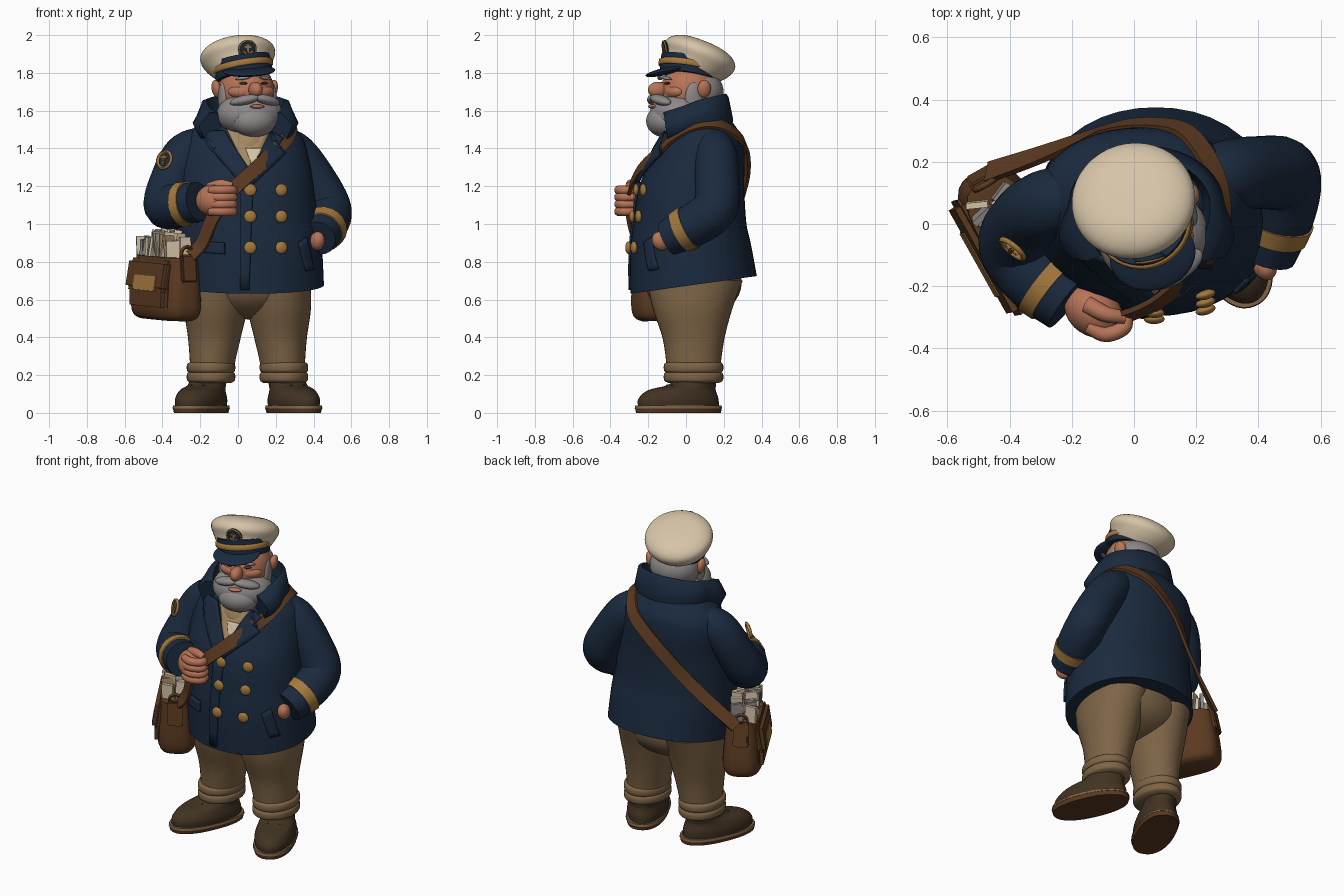
import bpy, bmesh, math, random
from mathutils import Vector, Matrix, Euler

random.seed(4)
if "Cube" in bpy.data.objects:
    bpy.data.objects.remove(bpy.data.objects["Cube"])


def material(name, *rgb):
    m = bpy.data.materials.new(name)
    m.use_nodes = True
    m.diffuse_color = (*rgb, 1)
    m.node_tree.nodes["Principled BSDF"].inputs["Base Color"].default_value = (*rgb, 1)
    return m


NAVY = material("navy wool", .0105, .023, .048)
CREAM = material("cream cloth", .67, .55, .39)
TAN = material("tan trousers", .21, .13, .062)
KNIT = material("sand knit", .38, .25, .12)
LEATHER = material("brown leather", .105, .042, .015)
BOOT = material("dark boot leather", .053, .033, .016)
SKIN = material("ruddy skin", .47, .175, .095)
GREY = material("grey hair", .27, .25, .25)
GOLD = material("old gold", .37, .19, .048)
I = Matrix.Identity(4)


def finish(name, bm, mat, base=I, angle=45):
    bmesh.ops.recalc_face_normals(bm, faces=bm.faces)
    bm.transform(base)
    me = bpy.data.meshes.new(name)
    bm.to_mesh(me)
    bm.free()
    me.materials.append(mat)
    me.shade_smooth()
    me.set_sharp_from_angle(angle=math.radians(angle))
    ob = bpy.data.objects.new(name, me)
    bpy.context.collection.objects.link(ob)
    return ob


def place(pos, scale=(1, 1, 1), rot=(0, 0, 0)):
    return Matrix.LocRotScale(Vector(pos), Euler(rot), Vector(scale))


def ball(name, pos, size, mat, rot=(0, 0, 0), base=I):
    bm = bmesh.new()
    bmesh.ops.create_uvsphere(bm, u_segments=28, v_segments=18, radius=1)
    return finish(name, bm, mat, base @ place(pos, size, rot))


def box(name, pos, size, mat, rot=(0, 0, 0), base=I, bevel=.008):
    bm = bmesh.new()
    bmesh.ops.create_cube(bm, size=1)
    bm.transform(Matrix.Diagonal((*size, 1)))
    if bevel:
        bmesh.ops.bevel(bm, geom=bm.edges[:], offset=bevel, segments=2, affect='EDGES')
    return finish(name, bm, mat, base @ place(pos, rot=rot))


def skin(name, rings, mat, base=I, caps=True, angle=45):
    bm = bmesh.new()
    rows = [[bm.verts.new(p) for p in r] for r in rings]
    n = len(rows[0])
    for a, b in zip(rows, rows[1:]):
        for i in range(n):
            j = (i + 1) % n
            bm.faces.new((a[i], a[j], b[j], b[i]))
    if caps:
        bm.faces.new(rows[0])
        bm.faces.new(rows[-1])
    return finish(name, bm, mat, base, angle)


def spline(pts, steps=6):
    # smooth path through tuples of any length
    v = [Vector(p) for p in pts]
    v = [v[0] * 2 - v[1]] + v + [v[-1] * 2 - v[-2]]
    out = []
    for a, b, c, d in zip(v, v[1:], v[2:], v[3:]):
        for k in range(steps):
            t = k / steps
            out.append(b + (c - a) * (t / 2) + (a * 2 - b * 5 + c * 4 - d) * (t * t / 2)
                       + (b * 3 - a - c * 3 + d) * (t ** 3 / 2))
    return out + [v[-2]]


def loft(name, sections, mat, base=I, power=2, warp=None, n=40, steps=5):
    # sections: height, centre x, centre y, radius x, radius y
    rings = []
    for z, cx, cy, rx, ry in spline(sections, steps):
        ring = []
        for i in range(n):
            c, s = math.cos(math.tau * i / n), math.sin(math.tau * i / n)
            f = (abs(c) ** power + abs(s) ** power) ** (-1 / power)
            p = Vector((cx + rx * c * f, cy + ry * s * f, z))
            ring.append(warp(p) if warp else p)
        rings.append(ring)
    return skin(name, rings, mat, base)


def tube(name, pts, mat, base=I, n=20, grow=0):
    # pts: x, y, z, radius
    path = spline(pts)
    u, rings = Vector((.2, .3, 1)), []
    for i, p in enumerate(path):
        d = (path[min(i + 1, len(path) - 1)] - path[max(i - 1, 0)]).xyz.normalized()
        u = (u - d * u.dot(d)).normalized()
        w, r = d.cross(u), p[3] + grow
        rings.append([p.xyz + (u * math.cos(math.tau * k / n) + w * math.sin(math.tau * k / n)) * r
                      for k in range(n)])
    return skin(name, rings, mat, base)


def ring(name, pos, radius, thick, mat, rot=(0, 0, 0), base=I):
    c = [Vector((math.cos(math.tau * i / 24), math.sin(math.tau * i / 24), 0)) for i in range(25)]
    rows = [[v * (radius + thick * math.cos(k * math.tau / 8)) + Vector((0, 0, thick * math.sin(k * math.tau / 8)))
             for k in range(8)] for v in c]
    return skin(name, rows, mat, base @ place(pos, rot=rot), caps=False)


# Coat body, lower at the front hem than at the back
COAT = [(.63, .07, .04, .385, .335), (.85, .06, .025, .385, .32), (1.0, .05, .02, .375, .3),
        (1.2, .04, .03, .36, .278), (1.35, .03, .068, .345, .243), (1.45, .03, .088, .315, .213),
        (1.52, .03, .085, .25, .175), (1.58, .03, .085, .17, .13)]
loft("coat_body", COAT, NAVY, power=2.1,
     warp=lambda p: p + Vector((0, 0, .14 * (p.y + .3) * max(0, (1 - p.z) / .37))))
DENSE = spline(COAT, 12)


def on_coat(x, z, off=.01, side=-1):
    _, cx, cy, rx, ry = min(DENSE, key=lambda s: abs(s[0] - z))
    u = min(.97, abs((x - cx) / rx))
    return Vector((x, cy + side * (ry * (1 - u ** 2.1) ** (1 / 2.1) + off), z))


def patch(name, outline, mat, off=.006, thick=.012):
    # flat outline in x and z laid on the coat front
    bm = bmesh.new()
    bm.faces.new([bm.verts.new((x, 0, z)) for x, z in outline])
    bmesh.ops.triangulate(bm, faces=bm.faces[:])
    bmesh.ops.subdivide_edges(bm, edges=bm.edges[:], cuts=5, use_grid_fill=True)
    for v in bm.verts:
        v.co = on_coat(v.co.x, v.co.z, off)
    ob = finish(name, bm, mat)
    mod = ob.modifiers.new("thickness", 'SOLIDIFY')
    mod.thickness, mod.offset = thick, 0


patch("knit_front", [(-.06, 1.5), (.18, 1.5), (.11, 1.34), (.06, 1.26)], KNIT, .002)
patch("shirt_point", [(.04, 1.4), (.13, 1.4), (.1, 1.34), (.07, 1.32)], CREAM, .008)
patch("right_lapel", [(-.2, 1.49), (-.07, 1.49), (.07, 1.27), (.03, 1.2), (-.13, 1.38), (-.11, 1.41)], NAVY, .016, .02)
patch("left_lapel", [(.17, 1.49), (.24, 1.45), (.21, 1.41), (.25, 1.37), (.08, 1.21), (.08, 1.3)], NAVY, .022, .02)
patch("coat_overlap", [(.01, 1.22), (.08, 1.22), (.06, .65), (.01, .65)], NAVY, .004)
patch("pocket_flap", [(-.2, .91), (-.07, .9), (-.07, .84), (-.2, .85)], NAVY, .01, .02)
patch("pocket_welt", [(.32, .9), (.36, .93), (.4, .76), (.36, .75)], NAVY, .006, .016)
for z in (1.18, 1.04, .875):
    for x in (.065, .23):
        ball("coat_button", on_coat(x, z, .012), (.033, .016, .033), GOLD, rot=(0, 0, (x - .06) * 1.6))
loft("knit_collar", [(1.36, .05, -.02, .1, .12), (1.43, .05, -.01, .13, .14), (1.56, .04, .02, .12, .12)], KNIT)

# Folded stand-up collar swept around the neck, with wide front points
rows = []
for i in range(33):
    a = -2.35 + 4.7 * i / 32
    s, c, f = math.sin(a), math.cos(a), max(0, -math.cos(a))
    rows.append([Vector((.04 + rx * s, .06 + ry * c - f * fy, z)) for rx, ry, fy, z in (
        (.16, .13, .03, 1.47 - f * .06), (.205, .15, .08, 1.655 + .035 * c - f * .06),
        (.23 + .05 * f, .165, .09, 1.65 + .025 * c - f * .06), (.25 + .14 * f, .19, .05, 1.55 - f * .04),
        (.22 + .12 * f, .175, .05, 1.49 - f * .06))])
skin("coat_collar", rows, NAVY, angle=70)

# Sleeves, gold cuffs and hands
R_ARM = [(-.18, .09, 1.42, .1), (-.28, .06, 1.365, .115), (-.35, .01, 1.23, .115), (-.38, -.07, 1.1, .12),
         (-.31, -.17, 1.1, .115), (-.21, -.25, 1.12, .105)]
L_ARM = [(.22, .13, 1.42, .1), (.305, .155, 1.365, .115), (.41, .165, 1.22, .118), (.48, .15, 1.08, .12),
         (.465, .03, .99, .115), (.425, -.1, .925, .095)]
for side, arm, start in (("right", R_ARM, .15), ("left", L_ARM, .1)):
    tube(side + "_sleeve", arm, NAVY)
    a, b = Vector(arm[-2]), Vector(arm[-1])
    tube(side + "_cuff_band", [a.lerp(b, start), a.lerp(b, start + .4)], GOLD, grow=.008)
ball("right_fist", (-.13, -.28, 1.125), (.1, .08, .085), SKIN, rot=(0, 0, -.6))
for k in range(4):
    z = 1.18 - k * .038
    tube("finger", [(-.15, -.33, z, .022), (-.09, -.355, z, .025), (-.03, -.33, z, .024), (-.03, -.28, z, .02)], SKIN, n=12)
tube("thumb", [(-.15, -.26, 1.19, .03), (-.09, -.29, 1.21, .026), (-.03, -.3, 1.2, .021)], SKIN, n=12)
ball("left_hand", (.42, -.135, .91), (.038, .045, .052), SKIN, rot=(.6, 0, .4))
EMBLEM = place((-.39, -.08, 1.34), rot=(math.pi / 2 - .25, 0, -.7))
ring("sleeve_emblem_ring", (0, 0, 0), .045, .009, GOLD, base=EMBLEM)
box("sleeve_emblem_bar", (0, 0, .006), (.014, .07, .014), GOLD, base=EMBLEM, bevel=.003)
box("sleeve_emblem_cross", (0, .012, .006), (.05, .012, .014), GOLD, base=EMBLEM, bevel=.003)

# Trousers, turned-up hems and boots
ball("trouser_seat", (.06, .04, .69), (.32, .255, .195), TAN)
for name, s in (("right", -1), ("left", 1)):
    M = Matrix.Translation((.05, 0, 0))
    loft(name + "_trouser_leg", [(.17, s * .19, .04, .112, .135), (.27, s * .185, .04, .12, .145),
                                (.4, s * .175, .04, .14, .165), (.55, s * .168, .035, .168, .21),
                                (.7, s * .16, .045, .175, .255)], TAN, M)
    for z in (.19, .24):
        loft(name + "_turn_up", [(z - .033, s * .193, .04, .105, .13), (z - .018, s * .193, .04, .126, .155),
                                 (z + .018, s * .193, .04, .126, .155), (z + .033, s * .193, .04, .1, .13)], TAN, M)
    B = Matrix.Translation((.05 + s * .245, -.04, 0)) @ Matrix.Rotation(s * .4, 4, 'Z')
    loft(name + "_boot", [(.03, 0, 0, .113, .228), (.075, 0, 0, .116, .225), (.12, 0, .02, .104, .19),
                          (.15, 0, .08, .095, .13), (.2, 0, .1, .095, .11)], BOOT, B)
    loft(name + "_sole", [(0, 0, 0, .112, .236), (.024, 0, 0, .118, .241)], LEATHER, B, power=2.3, steps=2)
    loft(name + "_welt", [(.024, 0, 0, .12, .243), (.038, 0, 0, .117, .24)], TAN, B, power=2.3, steps=2)
    for y, z in ((-.03, .127), (.0, .142), (.03, .154)):
        box(name + "_lace", (0, y - .05, z), (.09, .012, .014), BOOT, rot=(.5, 0, 0), base=B, bevel=.004)

# Head, turned slightly to its left
H = Matrix.Translation((.045, .02, 0)) @ Matrix.Rotation(.28, 4, 'Z')
ball("face", (0, 0, 1.7), (.148, .155, .16), SKIN, base=H)
ball("back_hair", (0, .045, 1.7), (.15, .135, .12), GREY, base=H)
ball("nose", (0, -.175, 1.71), (.036, .055, .043), SKIN, base=H)
ball("beard", (0, -.065, 1.58), (.178, .15, .118), GREY, base=H)
ball("chin_tuft", (0, -.14, 1.545), (.12, .095, .085), GREY, base=H)
ball("lower_lip", (0, -.203, 1.622), (.04, .025, .011), SKIN, base=H)
for s in (-1, 1):
    ball("ear", (s * .155, .035, 1.715), (.025, .036, .048), SKIN, rot=(0, s * .2, 0), base=H)
    ball("sideburn", (s * .135, -.015, 1.665), (.022, .05, .085), GREY, base=H)
    ball("moustache", (s * .062, -.178, 1.656), (.08, .038, .026), GREY, rot=(0, s * .2, s * .35), base=H)
    ball("cheek", (s * .065, -.105, 1.7), (.065, .038, .035), SKIN, rot=(0, 0, s * .4), base=H)
    ball("eye", (s * .058, -.142, 1.745), (.022, .01, .007), BOOT, rot=(0, 0, s * .4), base=H)
    ball("eyebrow", (s * .062, -.146, 1.772), (.042, .014, .009), GREY, rot=(0, s * .15, s * .4), base=H)

# Cap: tilted crown, band, peak and badge
CROWN = place((0, .07, 1.88), rot=(-.38, -.14, 0))
loft("cap_crown", [(-.1, .01, -.02, .145, .145), (-.04, 0, 0, .18, .178), (.01, 0, 0, .2, .198),
                   (.05, 0, 0, .182, .178), (.078, 0, 0, .12, .12), (.087, 0, 0, .02, .02)], CREAM, CROWN)
BAND = place((.025, .02, 1.83), rot=(-.2, -.12, .28))
loft("cap_band", [(-.05, 0, 0, .153, .155), (.045, 0, 0, .155, .16)], NAVY, BAND)
loft("cap_cord", [(-.016, 0, -.004, .155, .158), (-.01, 0, -.004, .161, .164), (.012, 0, -.004, .161, .164),
                  (.018, 0, -.004, .155, .158)], GOLD, BAND, steps=2)
ball("cap_peak", (.06, -.1, 1.81), (.14, .115, .02), NAVY, rot=(.2, -.08, .28))
BADGE = place((.05, -.108, 1.925), rot=(math.pi / 2 + .12, 0, .2))
ball("badge_disc", (0, 0, 0), (.05, .05, .012), NAVY, base=BADGE)
ring("badge_rim", (0, 0, .006), .044, .005, GOLD, base=BADGE)
box("badge_shank", (0, 0, .011), (.011, .058, .008), GOLD, base=BADGE, bevel=.002)
box("badge_stock", (0, .014, .011), (.038, .01, .008), GOLD, base=BADGE, bevel=.002)
tube("badge_arms", [(-.026, -.008, .011, .005), (0, -.026, .011, .006), (.026, -.008, .011, .005)], GOLD, BADGE, n=8)

# Satchel with pocket, flap, plate and a bundle of letters
S = Matrix.Translation((-.383, -.045, .495)) @ Matrix.Rotation(-1.06, 4, 'Z') @ Matrix.Rotation(.05, 4, 'Y')
loft("satchel_body", [(0, 0, 0, .2, .08), (.02, 0, 0, .235, .105), (.07, 0, 0, .25, .118), (.18, 0, 0, .245, .112),
                      (.335, 0, 0, .225, .1)], LEATHER, S, power=3.5)
box("satchel_pocket", (0, -.1, .13), (.39, .055, .17), LEATHER, base=S, bevel=.025)
box("satchel_flap", (0, -.108, .235), (.42, .05, .17), LEATHER, rot=(-.15, 0, 0), base=S, bevel=.02)
box("satchel_plate", (.01, -.137, .195), (.24, .012, .085), GOLD, rot=(-.15, 0, 0), base=S, bevel=.004)
for i in range(26):
    x, y = -.17 + .32 * (i % 13) / 12, (-.05, .03)[i // 13]
    box("letter", (x, y, .36 + random.uniform(-.03, .03)), (.02, .07, .18), random.choice((CREAM, CREAM, CREAM, KNIT, GREY)),
        rot=(random.uniform(-.15, .15), random.uniform(-.2, .2), random.uniform(-.5, .5)), base=S, bevel=0)
for s in (-1, 1):
    box("strap_tab", (s * .235, 0, .28), (.028, .09, .15), LEATHER, rot=(0, -s * .15, 0), base=S)
    ring("strap_ring", (s * .215, 0, .36), .035, .01, LEATHER, rot=(math.pi / 2, 0, math.pi / 2), base=S)

# Shoulder strap across chest and back
path = [(-.25, -.245, .83)] + [on_coat(x, z, o) for x, z, o in (
    (-.19, .9, .03), (-.13, 1.04, .05), (-.05, 1.16, .05), (.08, 1.28, .038), (.19, 1.38, .014))]
path += [(.265, -.07, 1.465), (.28, .05, 1.525), (.25, .18, 1.525)]
path += [on_coat(x, z, .012, 1) for x, z in ((.17, 1.45), (.07, 1.37), (-.06, 1.25), (-.19, 1.1))]
path += [(-.32, .215, .97), (-.47, .165, .84)]
path = spline(path)
rows = []
for i, p in enumerate(path):
    d = (path[min(i + 1, len(path) - 1)] - path[max(i - 1, 0)]).normalized()
    out = Vector((p.x - .05, p.y - .06, max(0, p.z - 1.2) * .8))
    out = (out - d * out.dot(d)).normalized()
    w = d.cross(out) * .037
    rows.append([p + w + out * .009, p - w + out * .009, p - w - out * .009, p + w - out * .009])
skin("shoulder_strap", rows, LEATHER)
